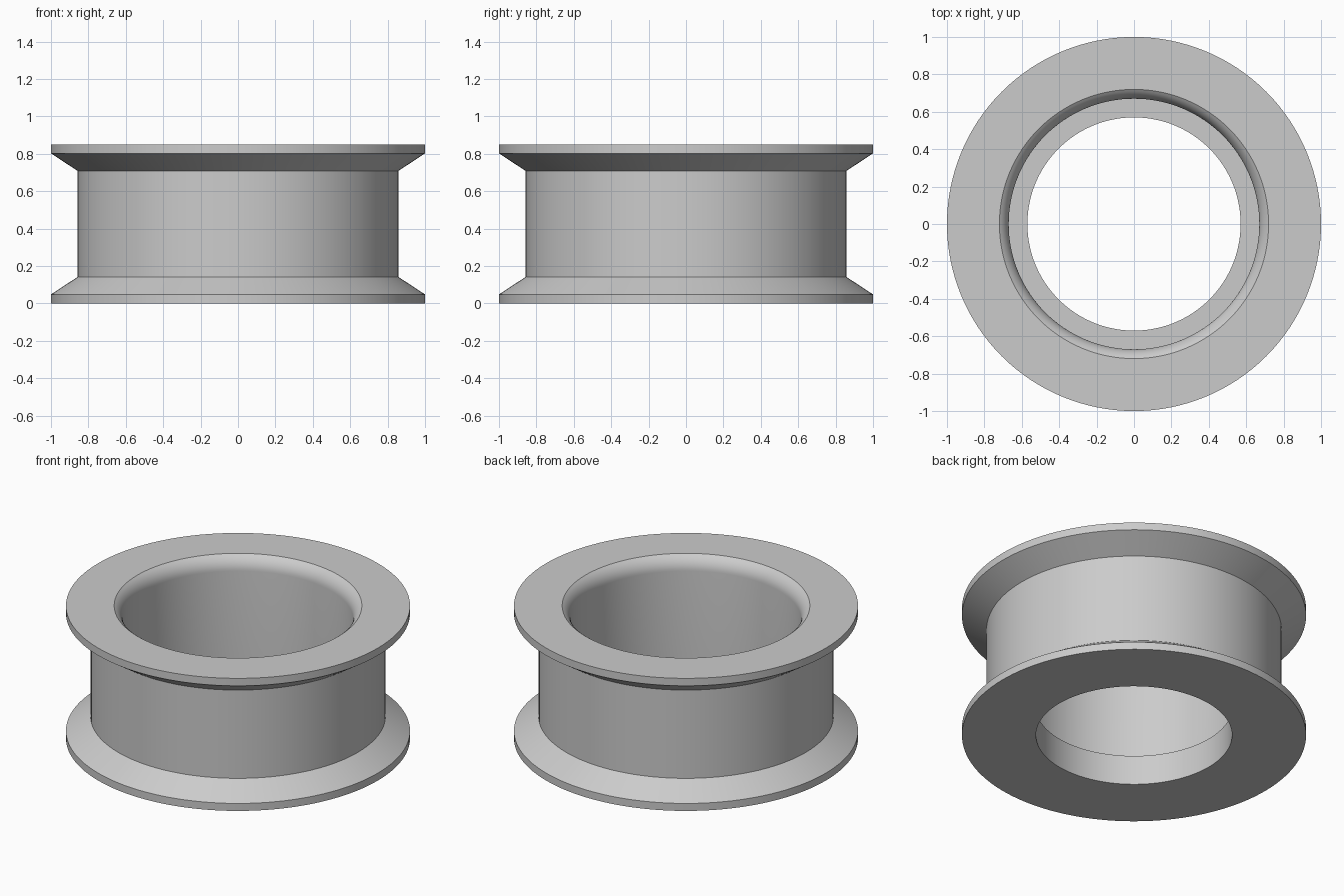
import bpy
import bmesh
import math

cube = bpy.data.objects.get("Cube")
if cube:
    bpy.data.objects.remove(cube, do_unlink=True)

HEIGHT, BODY_R, BORE_R, HOLE_R = 0.85, 0.857, 0.67, 0.57
RIM, FLARE, LEDGE_Z = 0.048, 0.142, 0.19
SEGMENTS = 128

# Plain grey metal
grey = bpy.data.materials.new("grey_metal")
colour = (0.6, 0.6, 0.6, 1.0)
grey.diffuse_color = colour
grey.use_nodes = True
grey.node_tree.nodes["Principled BSDF"].inputs["Base Color"].default_value = colour

# Outer section: two flared flanges around a straight body
lower = [(HOLE_R, 0), (1, 0), (1, RIM), (BODY_R, FLARE)]
upper = [(BODY_R, HEIGHT - FLARE), (1, HEIGHT - RIM), (1, HEIGHT)]

# Rounded lead-in at the mouth of the bore
round_r, sweep, steps = 0.106, math.radians(58), 8
mouth_z = HEIGHT - round_r * math.sin(sweep)
mouth = []
for i in range(steps, -1, -1):
    a = sweep * i / steps
    mouth.append((BORE_R + round_r * (1 - math.cos(a)), mouth_z + round_r * math.sin(a)))

# Bore floor ledge, leading down to the narrower hole
ledge = [(BORE_R, LEDGE_Z), (HOLE_R, LEDGE_Z)]
profile = lower + upper + mouth + ledge

# Revolve the closed section
bm = bmesh.new()
verts = [bm.verts.new((r, 0, z)) for r, z in profile]
edges = [bm.edges.new((v, verts[(i + 1) % len(verts)])) for i, v in enumerate(verts)]
bmesh.ops.spin(bm, geom=verts + edges, cent=(0, 0, 0), axis=(0, 0, 1),
               angle=math.tau, steps=SEGMENTS, use_duplicate=False)
bmesh.ops.remove_doubles(bm, verts=bm.verts, dist=0.0001)
bmesh.ops.recalc_face_normals(bm, faces=bm.faces)
mesh = bpy.data.meshes.new("flanged_roller")
bm.to_mesh(mesh)
bm.free()
mesh.materials.append(grey)

roller = bpy.data.objects.new("flanged_roller", mesh)
bpy.context.collection.objects.link(roller)
bpy.ops.object.select_all(action="DESELECT")
roller.select_set(True)
bpy.context.view_layer.objects.active = roller
bpy.ops.object.shade_smooth_by_angle(angle=math.radians(25))
